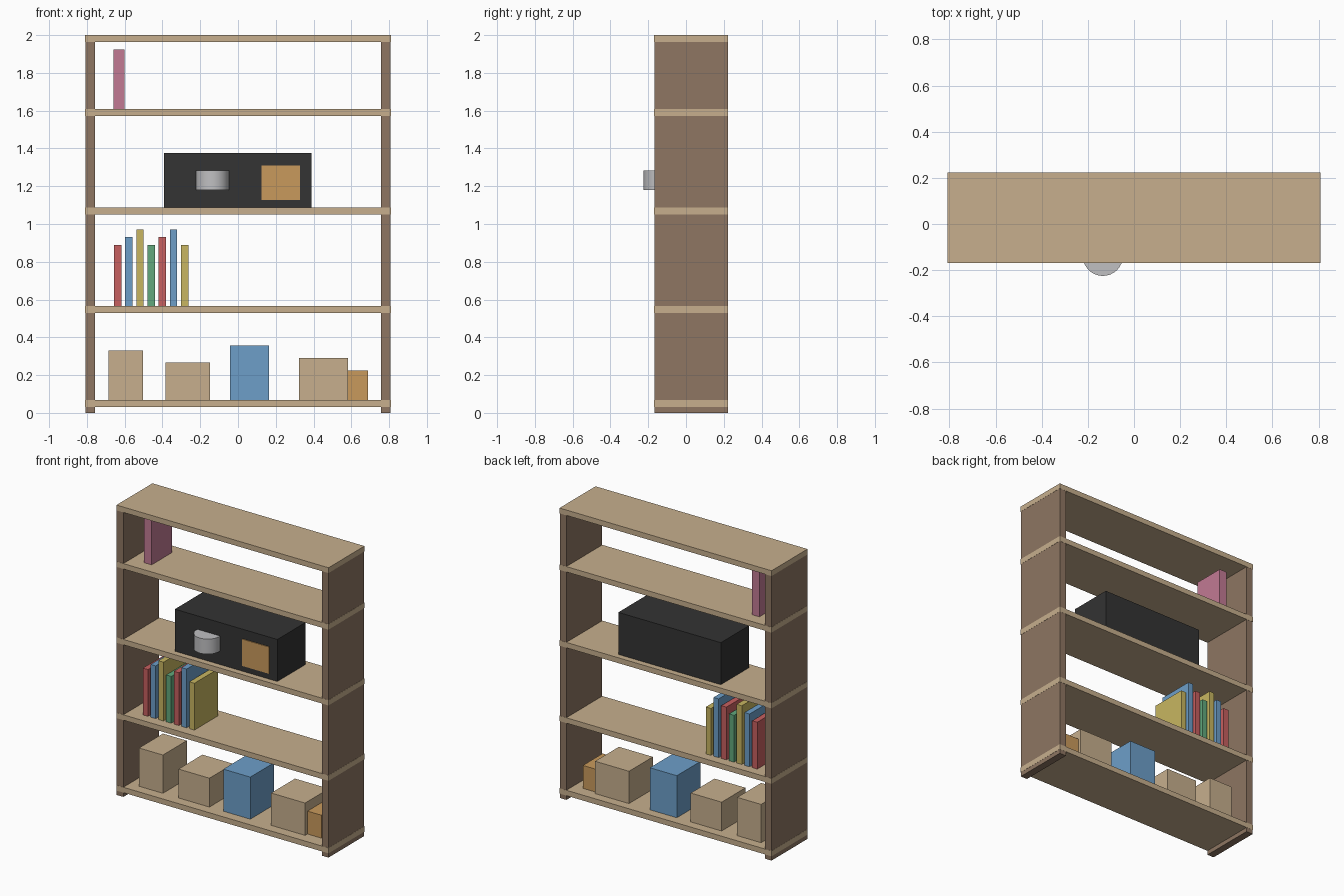
import bpy, math

if "Cube" in bpy.data.objects:
    bpy.data.objects.remove(bpy.data.objects["Cube"], do_unlink=True)


def material(name, hex_code):
    """Flat material from an sRGB hex code, converted to linear."""
    def linear(c):
        return c / 12.92 if c <= 0.04045 else ((c + 0.055) / 1.055) ** 2.4
    rgba = [linear(b / 255) for b in bytes.fromhex(hex_code)] + [1]
    mat = bpy.data.materials.new(name)
    mat.use_nodes = True
    mat.diffuse_color = rgba
    mat.node_tree.nodes["Principled BSDF"].inputs["Base Color"].default_value = rgba
    return mat


def box(name, x, y, z, mat):
    """Box from (min, max) ranges along each axis."""
    bpy.ops.mesh.primitive_cube_add(size=1)
    ob = bpy.context.object
    ob.name = name
    ob.location = [sum(r) / 2 for r in (x, y, z)]
    ob.scale = [r[1] - r[0] for r in (x, y, z)]
    bpy.ops.object.transform_apply(location=False, rotation=False, scale=True)
    ob.data.materials.append(mat)
    return ob


tan = material("light wood", "C7AF8D")
brown = material("dark wood", "8E7662")
black = material("charcoal", "333333")
orange = material("amber", "C99A5C")
grey = material("light grey", "C0C0C2")
blue = material("blue", "6D9FC9")
red = material("red", "C76060")
yellow = material("yellow", "C8B661")
green = material("green", "62A97D")
pink = material("pink", "C27A94")

# Frame: two side panels and five full-width shelves
FRONT, BACK, HALF = -0.168, 0.222, 0.808
THICK = 0.037
for side, sign in (("left", 1), ("right", -1)):
    box(side + "_side_panel", sorted((sign * 0.757, sign * HALF)),
        (FRONT, BACK), (0, 1.98), brown)

shelf_tops = (0.067, 0.567, 1.087, 1.61, 2.0)
for i, top in enumerate(shelf_tops):
    box(f"shelf_{i + 1}", (-HALF - 0.001, HALF + 0.001),
        (FRONT - 0.001, BACK + 0.001), (top - THICK, top), tan)

# Storage boxes on the bottom shelf
floor = shelf_tops[0]
for name, x0, x1, top, mat in (
        ("storage_box_a", -0.685, -0.503, 0.331, tan),
        ("storage_box_b", -0.384, -0.148, 0.266, tan),
        ("blue_box", -0.042, 0.164, 0.357, blue),
        ("storage_box_c", 0.323, 0.582, 0.29, tan)):
    box(name, (x0, x1), (-0.1, 0.16), (floor, top), mat)
box("small_amber_box", (0.583, 0.689), (-0.075, 0.14), (floor, 0.225), orange)

# Row of books with repeating heights
floor = shelf_tops[1]
book_colours = (red, blue, yellow, green, red, blue, yellow)
for i, mat in enumerate(book_colours):
    x = -0.656 + i * 0.059
    box(f"book_{i + 1}", (x, x + 0.039), (-0.1, 0.16),
        (floor, 0.89 + 0.041 * (i % 3)), mat)

# Dark case with a round knob and an amber panel
box("case", (-0.393, 0.389), (-0.127, 0.182), (shelf_tops[2], 1.377), black)
box("case_panel", (0.124, 0.328), (-0.133, -0.126), (1.126, 1.311), orange)
bpy.ops.mesh.primitive_cylinder_add(vertices=32, radius=0.087, depth=0.104,
                                    location=(-0.135, -0.138, 1.232))
knob = bpy.context.object
knob.name = "case_knob"
knob.data.materials.append(grey)
bpy.ops.object.shade_smooth_by_angle(angle=math.radians(30))

# Single tall book on the upper shelf
box("tall_book", (-0.658, -0.601), (-0.083, 0.14), (shelf_tops[3], 1.923), pink)
